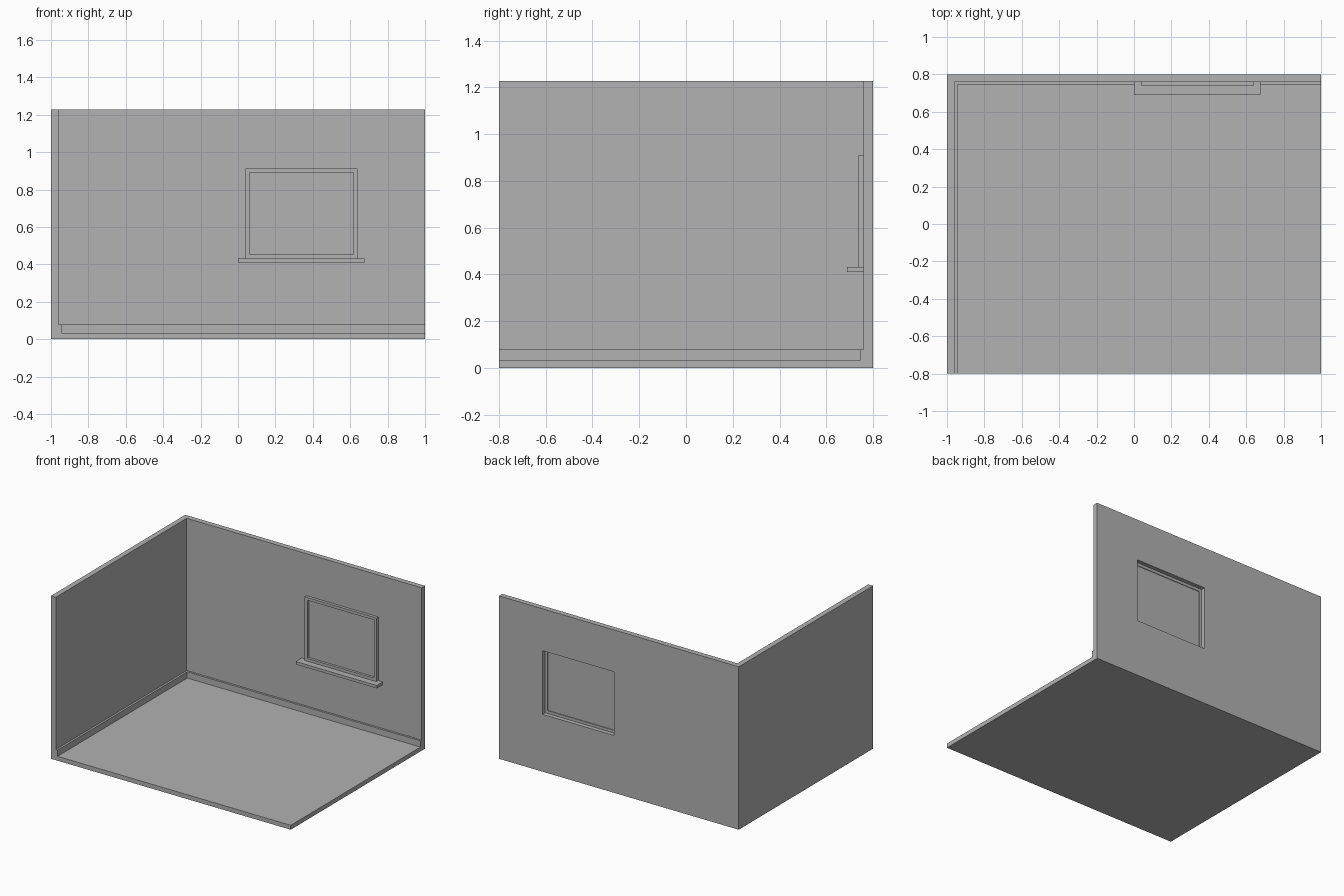
import bpy
import bmesh
from mathutils import Vector

if "Cube" in bpy.data.objects:
    bpy.data.objects.remove(bpy.data.objects["Cube"])

grey = bpy.data.materials.new("plaster_grey")
grey.diffuse_color = (0.445, 0.445, 0.445, 1)
grey.use_nodes = True
grey.node_tree.nodes["Principled BSDF"].inputs["Base Color"].default_value = grey.diffuse_color


def box(name, lo, hi):
    """Axis-aligned box between two corners."""
    lo, hi = Vector(lo), Vector(hi)
    bm = bmesh.new()
    bmesh.ops.create_cube(bm, size=1)
    for v in bm.verts:
        v.co = Vector((lo[i] + (v.co[i] + 0.5) * (hi[i] - lo[i]) for i in range(3)))
    mesh = bpy.data.meshes.new(name)
    bm.to_mesh(mesh)
    bm.free()
    mesh.materials.append(grey)
    ob = bpy.data.objects.new(name, mesh)
    bpy.context.collection.objects.link(ob)
    return ob


def cut(ob, lo, hi):
    """Subtract a box from an object."""
    cutter = box("cutter", lo, hi)
    cutter.hide_render = True
    mod = ob.modifiers.new("cut", 'BOOLEAN')
    mod.operation = 'DIFFERENCE'
    mod.solver = 'EXACT'
    mod.object = cutter
    bpy.context.view_layer.objects.active = ob
    bpy.ops.object.modifier_apply(modifier=mod.name)
    bpy.data.objects.remove(cutter)


# Main dimensions
FLOOR, TOP = 0.033, 1.228
WX, WY = -0.96, 0.76            # inner faces of the left and back walls
SKIRT, SKIRT_TOP = 0.015, 0.08
X0, X1, Z0, Z1 = 0.04, 0.638, 0.432, 0.912   # window opening
BAR = 0.021

# Floor and two walls as one corner shell, with the window opening
shell = box("room_shell", (-1, -0.8, 0), (1, 0.8, TOP))
cut(shell, (WX, -1, FLOOR), (1.2, WY, TOP + 0.2))
cut(shell, (X0, 0.7, Z0), (X1, 0.9, Z1))

# Skirting boards along both walls
box("skirting_back", (WX, WY - SKIRT, FLOOR), (1, WY, SKIRT_TOP))
box("skirting_left", (WX, -0.8, FLOOR), (WX + SKIRT, WY - SKIRT, SKIRT_TOP))

# Window frame, pane and sill
frame = box("window_frame", (X0, 0.738, Z0), (X1, 0.768, Z1))
cut(frame, (X0 + BAR, 0.7, Z0 + BAR), (X1 - BAR, 0.9, Z1 - BAR))
box("window_pane", (X0 + BAR, 0.757, Z0 + BAR), (X1 - BAR, 0.763, Z1 - BAR))
box("window_sill", (0.0, 0.689, 0.41), (0.675, WY, Z0))
